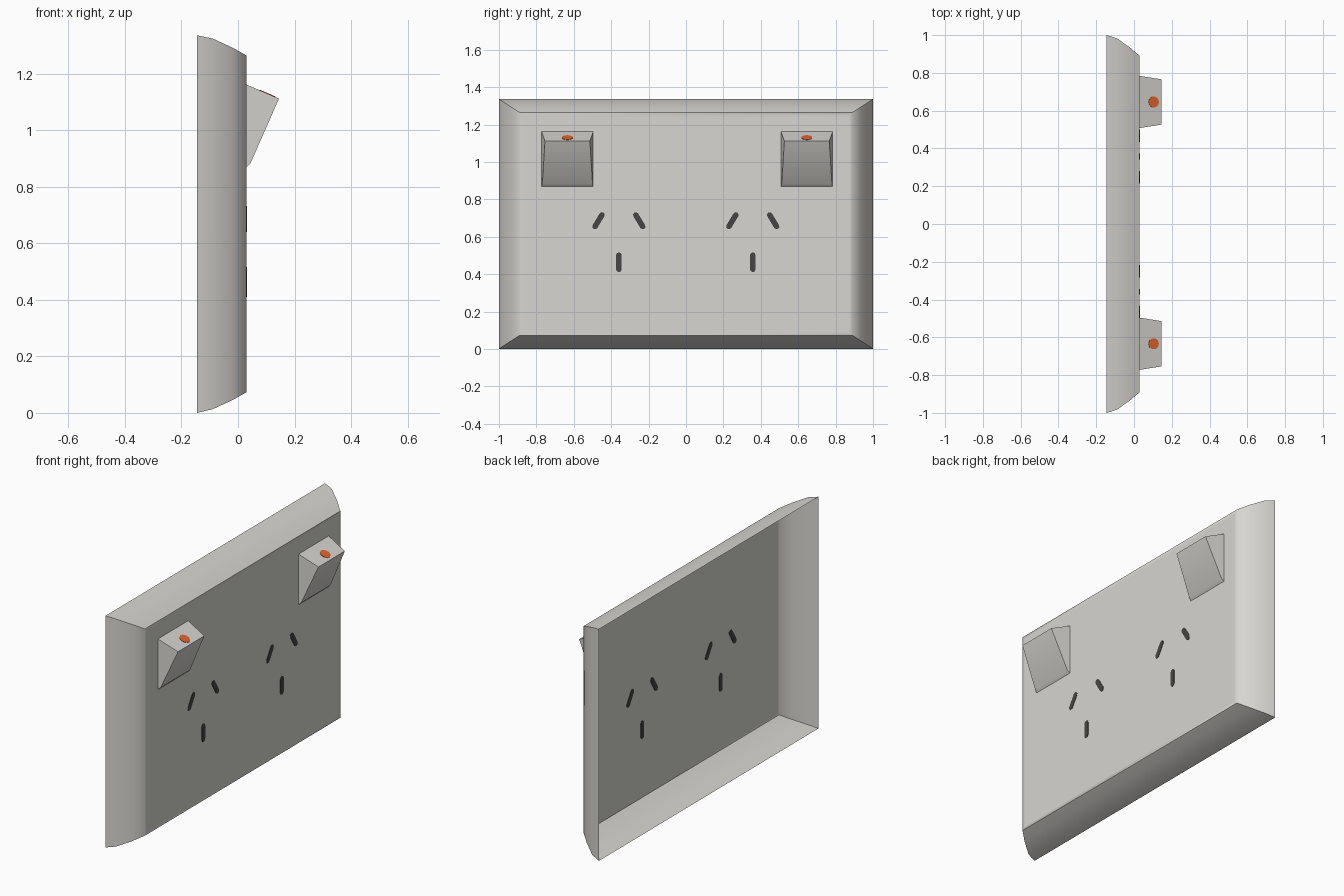
import bpy, math
from mathutils import Vector

if "Cube" in bpy.data.objects:
    bpy.data.objects.remove(bpy.data.objects["Cube"])


def material(name, rgb):
    m = bpy.data.materials.new(name)
    m.diffuse_color = (*rgb, 1)
    m.use_nodes = True
    m.node_tree.nodes["Principled BSDF"].inputs["Base Color"].default_value = m.diffuse_color
    return m


WHITE = material("warm grey plastic", (0.68, 0.67, 0.635))
DARK = material("dark slot", (0.06, 0.06, 0.058))
ORANGE = material("orange marker", (0.78, 0.13, 0.025))


def make(name, verts, faces, mat, smooth=False):
    me = bpy.data.meshes.new(name)
    me.from_pydata([tuple(v) for v in verts], [], faces)
    me.materials.append(mat)
    ob = bpy.data.objects.new(name, me)
    bpy.context.collection.objects.link(ob)
    if smooth:
        bpy.ops.object.select_all(action='DESELECT')
        ob.select_set(True)
        bpy.context.view_layer.objects.active = ob
        bpy.ops.object.shade_smooth_by_angle(angle=math.radians(60))
    return ob


def plate(name, outline, normal, mat, half=0.002):
    """Thin prism: outline pushed both ways along the normal."""
    n = len(outline)
    off = normal.normalized() * half
    verts = [p - off for p in outline] + [p + off for p in outline]
    faces = [list(range(n))[::-1], list(range(n, 2 * n))]
    faces += [[i, (i + 1) % n, n + (i + 1) % n, n + i] for i in range(n)]
    return make(name, verts, faces, mat)


# Wall plate: open-backed shell, rings of (x, half width, bottom z, top z)
FRONT = 0.03
rings = [(-0.145, 1.0, 0.0, 1.336), (-0.09, 0.983, 0.013, 1.325),
         (-0.02, 0.933, 0.045, 1.293), (FRONT, 0.89, 0.073, 1.265),
         (FRONT, 0.87, 0.093, 1.245)]
verts, faces = [], []
for x, w, z0, z1 in rings:
    verts += [(x, -w, z0), (x, w, z0), (x, w, z1), (x, -w, z1)]
for r in range(len(rings) - 1):
    for i in range(4):
        a, b = 4 * r + i, 4 * r + (i + 1) % 4
        faces.append([a, b, b + 4, a + 4])
k = 4 * (len(rings) - 1)
faces.append([k, k + 1, k + 2, k + 3])
make("wall_plate", verts, faces, WHITE, True)

# Rocker switches with an orange marker on the sloping top
profile = [(FRONT, 1.162, 0.138), (0.145, 1.112, 0.12),
           (0.045, 0.885, 0.134), (FRONT, 0.87, 0.138)]  # x, z, half width
for side, yc in (("left", -0.634), ("right", 0.646)):
    v = [(x, yc - w, z) for x, z, w in profile] + [(x, yc + w, z) for x, z, w in profile]
    f = [[i, i + 1, i + 5, i + 4] for i in range(3)]
    f = [q[::-1] for q in f] + [[0, 1, 2, 3][::-1], [4, 5, 6, 7]]
    f = [q[::-1] for q in f]
    make(side + "_rocker_switch", v, f, WHITE, True)

    slope = Vector((0.115, 0, -0.05)).normalized()
    normal = Vector((0.05, 0, 0.115))
    centre = Vector((0.104, yc, 1.130))
    across = Vector((0, 1, 0))
    dot = [centre + 0.03 * (slope * math.cos(t) + across * math.sin(t))
           for t in (math.tau * i / 10 for i in range(10))]
    plate(side + "_switch_marker", dot, normal, ORANGE)

# Socket slots: rounded bars lying across the plate face
def slot(name, y, z, half_len, tilt, rad=0.015):
    along = Vector((0, math.sin(tilt), math.cos(tilt)))
    cross = Vector((0, math.cos(tilt), -math.sin(tilt)))
    c = Vector((FRONT, y, z))
    pts = []
    for end in (1, -1):
        for i in range(5):
            t = math.pi * i / 4
            pts.append(c + end * (along * (half_len + rad * math.sin(t))
                                  + cross * (rad * math.cos(t))))
    # outline runs anticlockwise when seen from +x
    plate(name, pts, Vector((1, 0, 0)), DARK)


for side, yc in (("left", -0.359), ("right", 0.357)):
    slot(side + "_live_slot", yc - 0.109, 0.686, 0.036, math.radians(31))
    slot(side + "_neutral_slot", yc + 0.109, 0.686, 0.036, math.radians(-31))
    slot(side + "_earth_slot", yc, 0.464, 0.038, 0)
